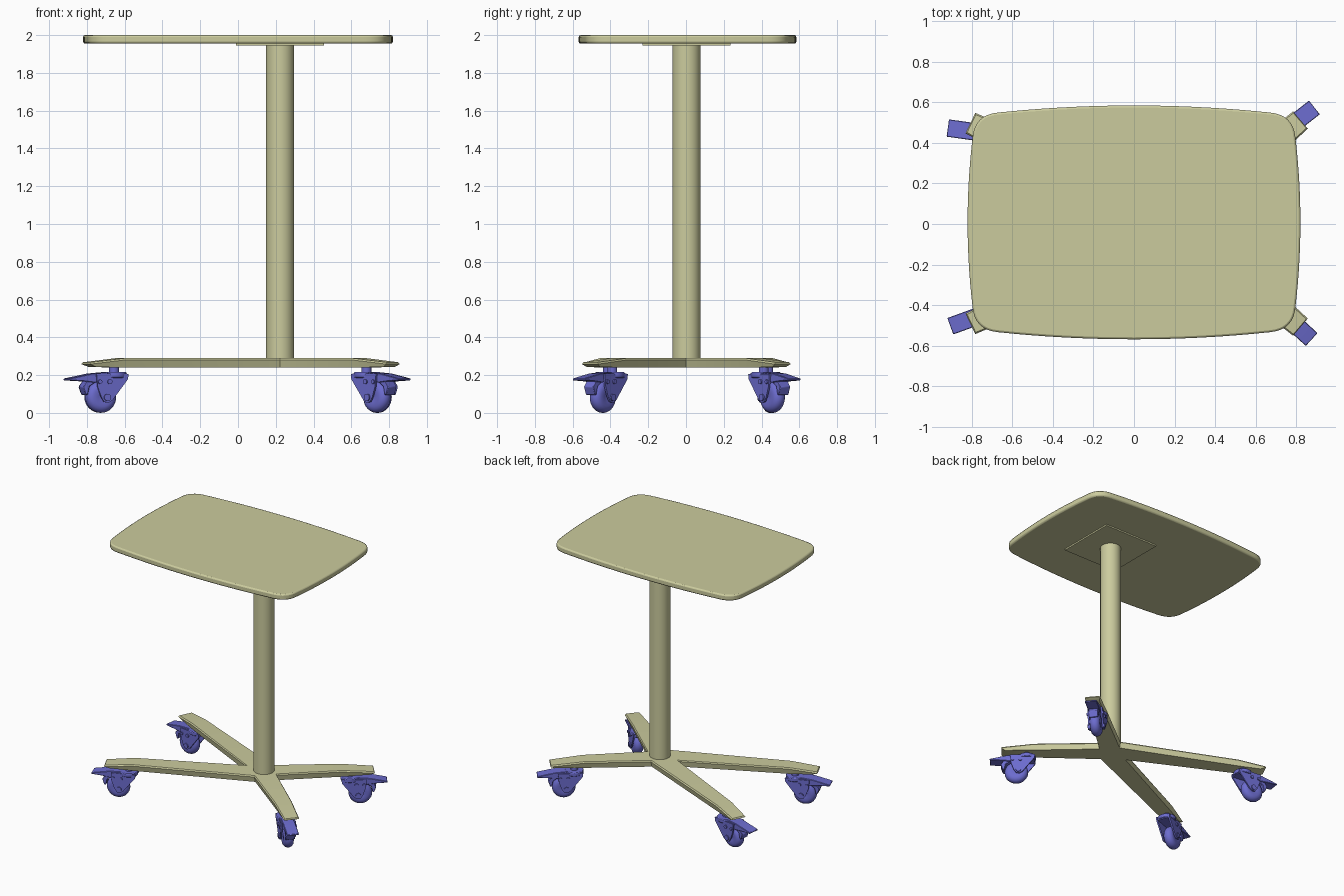
import bpy, bmesh, math
from mathutils import Matrix, Vector

if "Cube" in bpy.data.objects:
    bpy.data.objects.remove(bpy.data.objects["Cube"])


def material(name, col):
    m = bpy.data.materials.new(name)
    m.diffuse_color = (*col, 1)
    m.use_nodes = True
    m.node_tree.nodes["Principled BSDF"].inputs["Base Color"].default_value = m.diffuse_color
    return m


BEIGE = material("pale olive beige", (0.60, 0.60, 0.34))
BLUE = material("violet blue", (0.15, 0.15, 0.62))


def finish(name, bm, mat, matrix=None, bevel=0, segs=2):
    bmesh.ops.recalc_face_normals(bm, faces=bm.faces)
    me = bpy.data.meshes.new(name)
    bm.to_mesh(me)
    bm.free()
    ob = bpy.data.objects.new(name, me)
    bpy.context.collection.objects.link(ob)
    me.materials.append(mat)
    if matrix:
        ob.matrix_world = matrix
    if bevel:
        b = ob.modifiers.new("bevel", 'BEVEL')
        b.width, b.segments, b.limit_method = bevel, segs, 'ANGLE'
        b.angle_limit = math.radians(40)
    bpy.ops.object.select_all(action='DESELECT')
    bpy.context.view_layer.objects.active = ob
    ob.select_set(True)
    bpy.ops.object.shade_smooth_by_angle(angle=math.radians(35))
    return ob


def prism(bm, pts, a, b, axis='z'):
    """Extrude a 2D outline from a to b, along z or y."""
    def place(p, h):
        return (p[0], p[1], h) if axis == 'z' else (p[0], h, p[1])
    lo = [bm.verts.new(place(p, a)) for p in pts]
    hi = [bm.verts.new(place(p, b)) for p in pts]
    bm.faces.new(lo)
    bm.faces.new(hi)
    n = len(pts)
    for i in range(n):
        j = (i + 1) % n
        bm.faces.new((lo[i], lo[j], hi[j], hi[i]))


def circle(cx, cy, r, n=24):
    return [(cx + r * math.cos(2 * math.pi * i / n), cy + r * math.sin(2 * math.pi * i / n)) for i in range(n)]


# tabletop: bulging sides with rounded corners, one quadrant mirrored
quad = [(0.82 - 0.025 * (y / 0.42) ** 2, y) for y in [0.42 * i / 7 for i in range(8)]]
p0, p1, p2 = Vector((0.795, 0.42)), Vector((0.785, 0.53)), Vector((0.67, 0.541))
for i in range(1, 9):
    t = i / 8
    quad.append(tuple(p0 * (1 - t) ** 2 + p1 * 2 * t * (1 - t) + p2 * t * t))
quad += [(x, 0.576 - 0.035 * (x / 0.67) ** 2) for x in [0.67 * (1 - i / 9) for i in range(1, 10)]]
half = quad + [(-x, y) for x, y in quad[-2::-1]]
outline = half + [(x, -y) for x, y in half[-2:0:-1]]
bm = bmesh.new()
prism(bm, [(x, y + 0.008) for x, y in outline], 1.955, 2.0)
finish("tabletop", bm, BEIGE, bevel=0.01)

# square mounting plate under the top, and the column
HX = 0.223
bm = bmesh.new()
prism(bm, [(HX + sx * 0.233, 0.003 + sy * 0.233) for sx, sy in ((-1, -1), (1, -1), (1, 1), (-1, 1))], 1.944, 1.958)
finish("mounting_plate", bm, BEIGE)
bm = bmesh.new()
prism(bm, circle(HX, 0.003, 0.074, 48), 0.27, 1.95)
finish("column", bm, BEIGE)

# star base: four tapering legs lofted through three outline rings
tips = [(0.82, 0.512, 0.70), (-0.806, 0.497, 0.82), (-0.806, -0.492, 0.82), (0.82, -0.508, 0.70)]
crotch = [(0.335, 0), (0.223, 0.115), (0.07, 0), (0.223, -0.115)]
bm = bmesh.new()
rings = []
for dw, reach, zh, zt in ((-0.007, 0.995, 0.29, 0.268), (0, 1, 0.281, 0.258), (-0.010, 0.965, 0.24, 0.243)):
    hub, legs = [], []
    for x, y in crotch:
        v = Vector((x - HX, y))
        v = v.normalized() * (v.length + dw)
        hub.append(bm.verts.new((HX + v.x, v.y, zh)))
    for x, y, f in tips:
        d = Vector((x - HX, y))
        side = Vector((d.y, -d.x)).normalized()
        leg = []
        for k, w, z in ((f, 0.064, zh), (reach, 0.056, zt)):
            for s in (1, -1):
                q = d * k + side * s * (w + dw)
                leg.append(bm.verts.new((HX + q.x, q.y, z)))
        legs.append(leg)
    rings.append((hub, legs))
for hub, legs in (rings[0], rings[2]):
    bm.faces.new(hub)
    for i, (a, b, c, d) in enumerate(legs):
        bm.faces.new((hub[i], a, b, hub[(i + 1) % 4]))
        bm.faces.new((a, c, d, b))
loops = []
for hub, legs in rings:
    loop = []
    for i, (a, b, c, d) in enumerate(legs):
        loop += [hub[i], a, c, d, b]
    loops.append(loop)
for u, l in zip(loops, loops[1:]):
    for i in range(20):
        j = (i + 1) % 20
        bm.faces.new((u[i], u[j], l[j], l[i]))
finish("star_base", bm, BEIGE)


def caster(name, x, y, deg):
    """Braked swivel caster; local x points outward from the stem."""
    mw = Matrix.Translation((x, y, 0)) @ Matrix.Rotation(math.radians(deg), 4, 'Z')
    # stem and swivel cap
    bm = bmesh.new()
    prism(bm, circle(0, 0, 0.026), 0.20, 0.25)
    prism(bm, circle(0, 0, 0.066, 32), 0.186, 0.216)
    finish(name + "_stem", bm, BLUE, mw, 0.005)
    # fork cheeks, bridge and bolts
    bm = bmesh.new()
    cheek = [(-0.062, 0.205), (-0.058, 0.178), (0.028, 0.068), (0.05, 0.054), (0.075, 0.058),
             (0.092, 0.085), (0.112, 0.14), (0.118, 0.205)]
    for s in (-1, 1):
        prism(bm, cheek, s * 0.044, s * 0.055, 'y')
        for bx, bz, r in ((0.058, 0.082, 0.019), (0.045, 0.165, 0.013), (0.10, 0.165, 0.011)):
            prism(bm, circle(bx, bz, r, 16), s * 0.05, s * 0.063, 'y')
    prism(bm, [(-0.055, 0.18), (0.115, 0.18), (0.118, 0.208), (-0.055, 0.208)], -0.05, 0.05, 'y')
    finish(name + "_fork", bm, BLUE, mw)
    # rounded wheel, turned about its axle
    bm = bmesh.new()
    prof = [(0, 0.028), (0.024, 0.036), (0.05, 0.037), (0.066, 0.033), (0.078, 0.022), (0.084, 0.008)]
    prof += [(r, -v) for r, v in prof[::-1]]
    vs = [bm.verts.new((r, v, 0)) for r, v in prof]
    es = [bm.edges.new(p) for p in zip(vs, vs[1:])]
    bmesh.ops.spin(bm, geom=vs + es, cent=(0, 0, 0), axis=(0, 1, 0), angle=2 * math.pi, steps=32)
    bmesh.ops.remove_doubles(bm, verts=bm.verts, dist=1e-4)
    finish(name + "_wheel", bm, BLUE, mw @ Matrix.Translation((0.075, 0, 0.0845)))
    # brake pedal and release flap
    bm = bmesh.new()
    prism(bm, [(0.05, 0.216), (0.14, 0.208), (0.265, 0.182), (0.265, 0.172), (0.19, 0.168), (0.12, 0.16), (0.06, 0.19)],
          -0.043, 0.043, 'y')
    prism(bm, [(0.10, 0.175), (0.165, 0.17), (0.187, 0.138), (0.172, 0.096), (0.16, 0.096), (0.15, 0.14)],
          -0.034, 0.034, 'y')
    finish(name + "_brake", bm, BLUE, mw, 0.003, 1)


caster("caster_back_left", -0.655, 0.436, 172)
caster("caster_front_left", -0.656, -0.413, 200)
caster("caster_back_right", 0.68, 0.411, 38)
caster("caster_front_right", 0.68, -0.39, -42.5)
